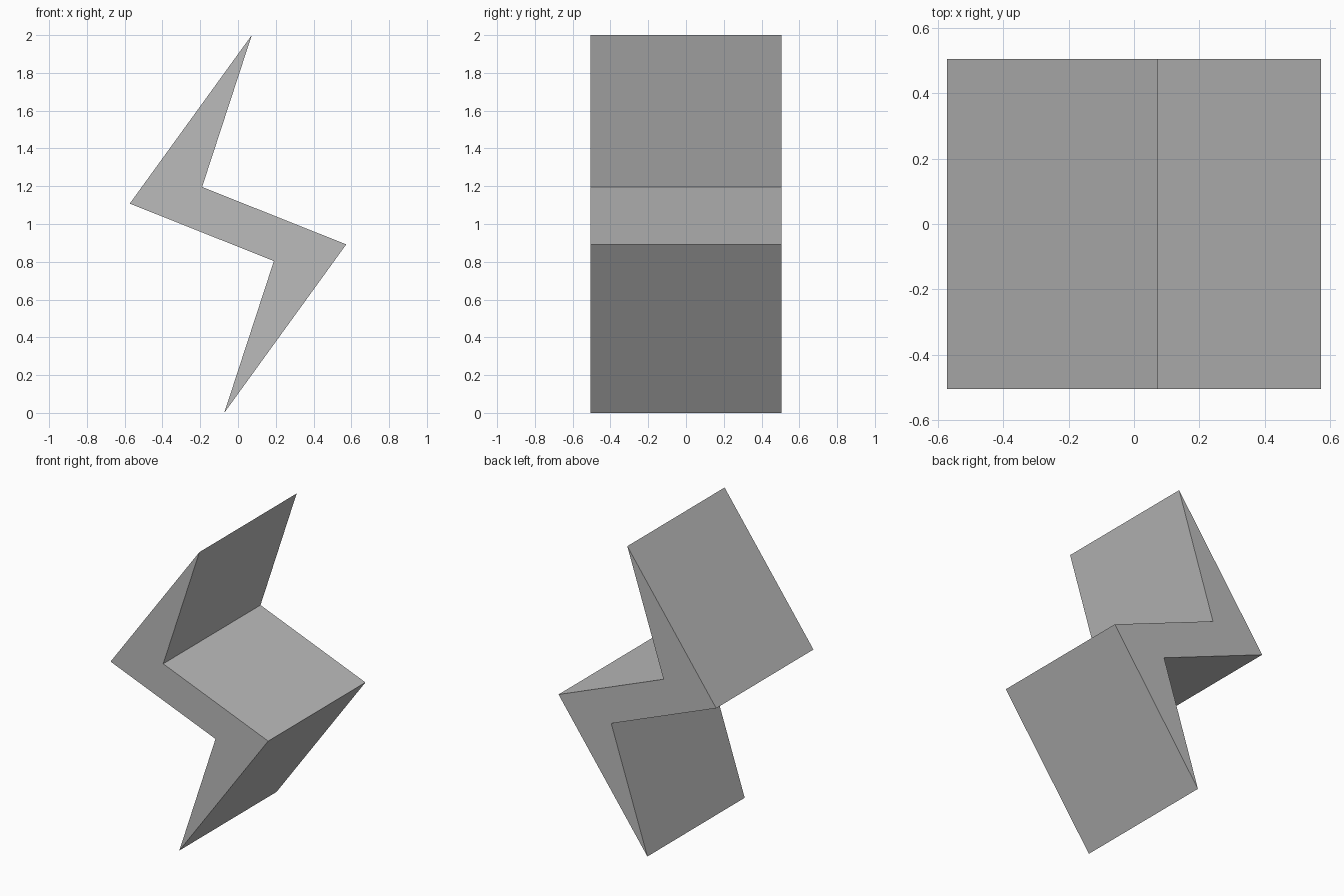
import bpy
import bmesh

cube = bpy.data.objects.get("Cube")
if cube:
    bpy.data.objects.remove(cube, do_unlink=True)

# Plain grey material
grey = bpy.data.materials.new("grey")
grey.use_nodes = True
colour = (0.5, 0.5, 0.5, 1)
grey.diffuse_color = colour
grey.node_tree.nodes["Principled BSDF"].inputs["Base Color"].default_value = colour

# Zigzag bolt: half of the outline, repeated by a half turn about its centre
DEPTH = 1.01
half = [(0.073, 1.0), (-0.573, 0.108), (0.19, -0.196)]
outline = half + [(-x, -z) for x, z in half]

bm = bmesh.new()
front = bm.faces.new([bm.verts.new((x, -DEPTH / 2, z + 1)) for x, z in outline])
result = bmesh.ops.extrude_face_region(bm, geom=[front], use_keep_orig=True)
back = [v for v in result["geom"] if isinstance(v, bmesh.types.BMVert)]
bmesh.ops.translate(bm, verts=back, vec=(0, DEPTH, 0))
bmesh.ops.recalc_face_normals(bm, faces=bm.faces)

mesh = bpy.data.meshes.new("zigzag_bolt")
bm.to_mesh(mesh)
bm.free()
mesh.materials.append(grey)
bpy.context.collection.objects.link(bpy.data.objects.new("zigzag_bolt", mesh))
